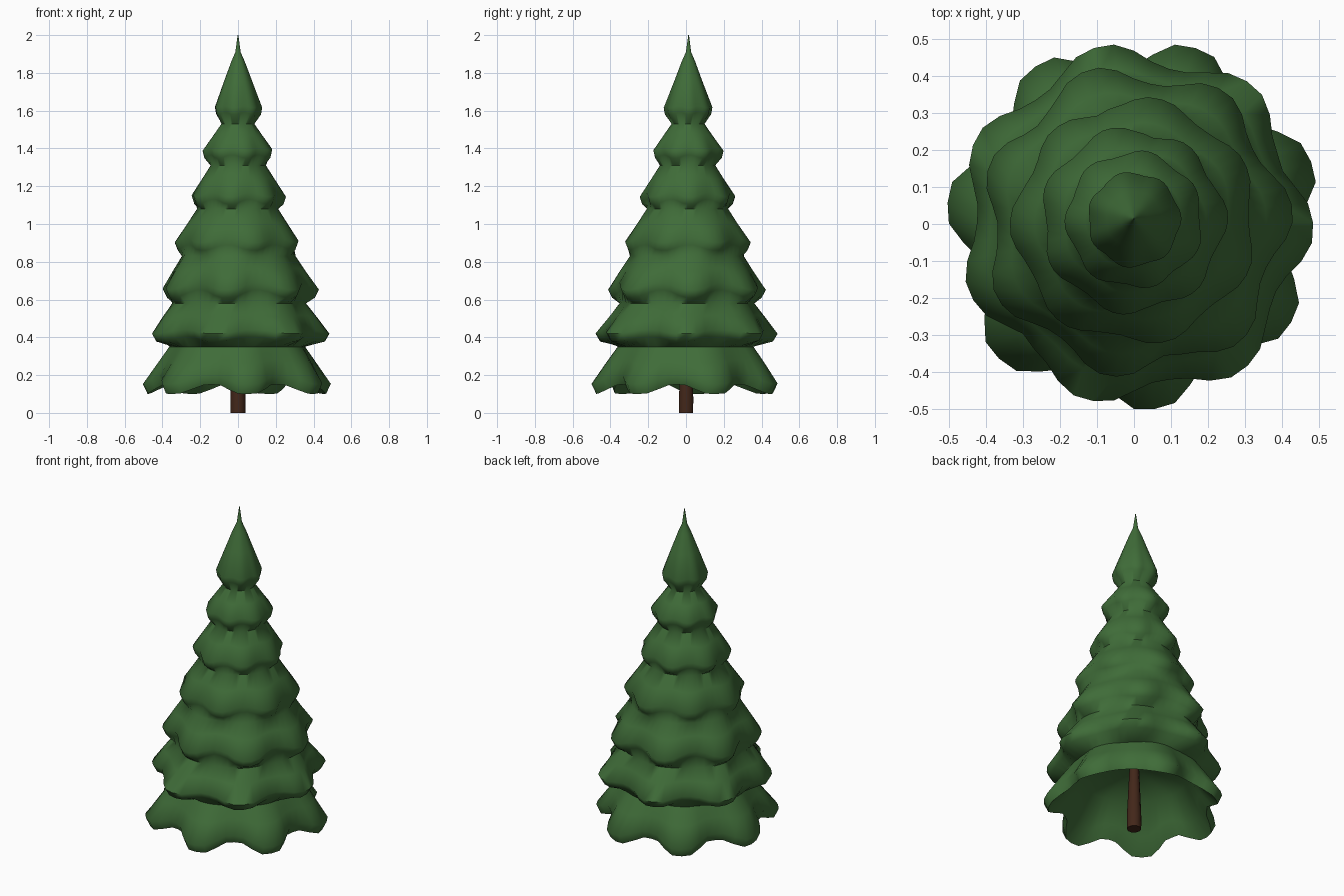
import bpy, math, random

if "Cube" in bpy.data.objects:
    bpy.data.objects.remove(bpy.data.objects["Cube"])

random.seed(4)
SEG = 56


def material(name, rgb):
    m = bpy.data.materials.new(name)
    m.diffuse_color = (*rgb, 1)
    m.use_nodes = True
    m.node_tree.nodes["Principled BSDF"].inputs["Base Color"].default_value = m.diffuse_color
    return m


def add_mesh(name, verts, faces, mat, angle):
    me = bpy.data.meshes.new(name)
    me.from_pydata(verts, [], faces)
    ob = bpy.data.objects.new(name, me)
    bpy.context.collection.objects.link(ob)
    me.materials.append(mat)
    bpy.ops.object.select_all(action='DESELECT')
    ob.select_set(True)
    bpy.context.view_layer.objects.active = ob
    bpy.ops.object.mode_set(mode='EDIT')
    bpy.ops.mesh.select_all(action='SELECT')
    bpy.ops.mesh.normals_make_consistent(inside=False)
    bpy.ops.object.mode_set(mode='OBJECT')
    bpy.ops.object.shade_smooth_by_angle(angle=math.radians(angle))
    return ob


def loft(name, rings, mat, angle):
    """Skin a stack of equal rings and close both ends."""
    n = len(rings[0])
    verts = [v for r in rings for v in r]
    faces = [(k * n + i, k * n + (i + 1) % n, (k + 1) * n + (i + 1) % n, (k + 1) * n + i)
             for k in range(len(rings) - 1) for i in range(n)]
    faces.append(tuple(range(n))[::-1])
    faces.append(tuple(range(len(verts) - n, len(verts))))
    return add_mesh(name, verts, faces, mat, angle)


def ring(r, z, lobes=7, phase=0.0, amp=0.0, drop=0.0, jitter=None):
    """Wavy circle: r is the lobe tip radius, drop lowers the tips."""
    out = []
    cy = 0.007 * z
    for i in range(SEG):
        t = 2 * math.pi * i / SEG
        w = math.cos(lobes * (t - math.radians(phase)))
        w = max(-1, min(1, 1.25 * w))
        rr = r * (1 - amp * (1 - w))
        if jitter:
            rr *= jitter[i]
        out.append((rr * math.cos(t), rr * math.sin(t) + cy, z - drop * w))
    return out


# tiers: tip radius, rim z, lip depth, neck radius, neck z, lobes, phase, waviness, tip drop
tiers = [
    (0.510, 0.175, 0.050, 0.365, 0.35, 7, 276, 0.080, 0.025),
    (0.490, 0.430, 0.040, 0.360, 0.58, 7, 255, 0.060, 0.012),
    (0.425, 0.670, 0.040, 0.305, 0.83, 7, 261, 0.060, 0.020),
    (0.335, 0.915, 0.040, 0.217, 1.08, 7, 285, 0.040, 0.014),
    (0.255, 1.155, 0.038, 0.148, 1.31, 7, 260, 0.040, 0.012),
    (0.188, 1.395, 0.038, 0.088, 1.53, 7, 285, 0.035, 0.008),
    (0.130, 1.620, 0.035, 0.036, 1.86, 7, 260, 0.030, 0.005),
]

# foliage: hollow underside first, then tier by tier to the tip
rings = [ring(0.03, 0.39), ring(0.30, 0.34), ring(0.40, 0.20, 7, 276, 0.06, 0.02)]
for k, (R, z, lip, rn, zn, n, ph, a, d) in enumerate(tiers):
    size = [random.uniform(0.98, 1.015) for _ in range(n)]
    jit = [size[round((360 * i / SEG - ph) / (360 / n)) % n] for i in range(SEG)]
    rings.append(ring(R * 0.95, z - lip, n, ph, a, d, jit))
    rings.append(ring(R, z, n, ph, a, d * 0.9, jit))
    rings.append(ring(R * 0.44 + rn * 0.56, z * 0.45 + zn * 0.55, n, ph, a * 0.6, d * 0.4))
    rings.append(ring(rn, zn, n, ph, a * 0.25))
rings += [ring(0.014, 1.91), ring(0.002, 2.0)]
loft("foliage", rings, material("needles", (0.05, 0.15, 0.04)), 65)

# trunk
SEG = 10
trunk = [ring(0.04, 0.0), ring(0.04, 0.08), ring(0.034, 0.22), ring(0.026, 0.40)]
loft("trunk", trunk, material("bark", (0.055, 0.02, 0.01)), 50)
